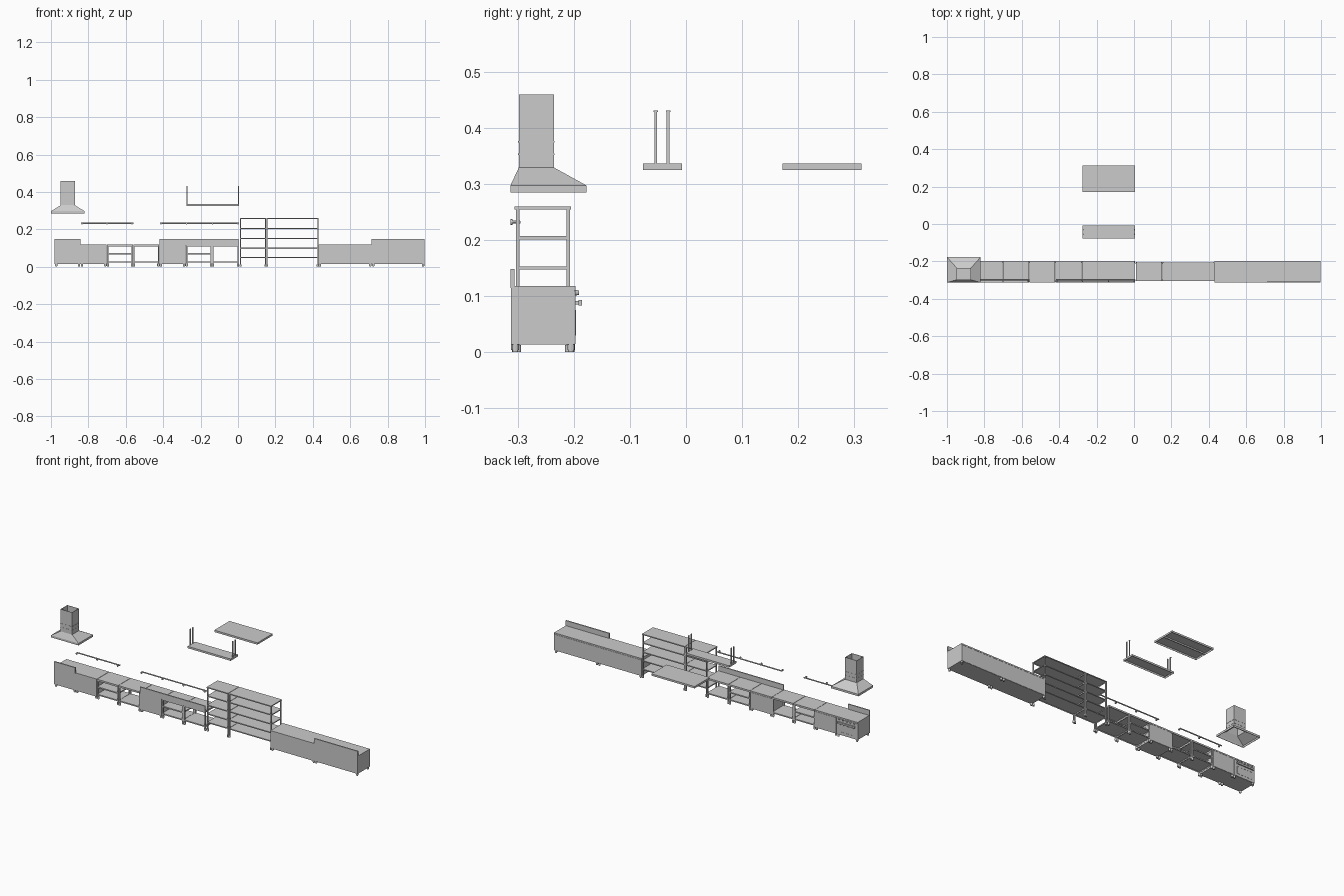
import bpy, bmesh
from mathutils import Vector, Matrix

if "Cube" in bpy.data.objects:
    bpy.data.objects.remove(bpy.data.objects["Cube"])


def finish(name, bm):
    bmesh.ops.recalc_face_normals(bm, faces=bm.faces)
    me = bpy.data.meshes.new(name)
    bm.to_mesh(me)
    bm.free()
    ob = bpy.data.objects.new(name, me)
    bpy.context.collection.objects.link(ob)
    return ob


def add_box(bm, x0, x1, y0, y1, z0, z1):
    m = Matrix.Translation(((x0 + x1) / 2, (y0 + y1) / 2, (z0 + z1) / 2))
    m = m @ Matrix.Diagonal((x1 - x0, y1 - y0, z1 - z0, 1))
    return bmesh.ops.create_cube(bm, size=1, matrix=m)["verts"]


def box(name, *b):
    bm = bmesh.new()
    add_box(bm, *b)
    return finish(name, bm)


def tray(name, *b, t=0.0015):
    """Folded sheet-metal plate: flat top, turned-down edges, open below."""
    bm = bmesh.new()
    add_box(bm, *b)
    low = [f for f in bm.faces if f.calc_center_median().z < b[4] + 1e-5]
    bmesh.ops.recalc_face_normals(bm, faces=bm.faces)
    bmesh.ops.delete(bm, geom=low, context='FACES')
    me = bpy.data.meshes.new(name)
    bm.to_mesh(me)
    bm.free()
    ob = bpy.data.objects.new(name, me)
    bpy.context.collection.objects.link(ob)
    mod = ob.modifiers.new("sheet", 'SOLIDIFY')
    mod.thickness, mod.offset = t, -1
    return ob


def add_rod(bm, a, b, r, r2=None, seg=12):
    a, b = Vector(a), Vector(b)
    d = b - a
    m = Matrix.Translation((a + b) / 2) @ d.to_track_quat('Z', 'Y').to_matrix().to_4x4()
    bmesh.ops.create_cone(bm, cap_ends=True, segments=seg, radius1=r,
                          radius2=r if r2 is None else r2, depth=d.length, matrix=m)


Y0, Y1, TOP = -0.312, -0.197, 0.118


def feet(name, x0, x1, y0=Y0, y1=Y1, z=0.016):
    bm = bmesh.new()
    for x in (x0 + 0.008, x1 - 0.008):
        for y in (y0 + 0.008, y1 - 0.008):
            add_rod(bm, (x, y, 0.004), (x, y, z), 0.0065)
            add_rod(bm, (x, y, 0), (x, y, 0.005), 0.005)
    finish(name, bm)


def cabinet(name, x0, x1, doors=1):
    box(name + "_body", x0, x1, Y0, Y1 - 0.002, 0.014, TOP - 0.008)
    box(name + "_worktop", x0, x1, Y0, Y1, TOP - 0.008, TOP)
    w = (x1 - x0) / doors
    bm = bmesh.new()
    for i in range(doors):
        add_box(bm, x0 + i * w + 0.001, x0 + (i + 1) * w - 0.001,
                Y1 - 0.002, Y1, 0.015, TOP - 0.009)
    finish(name + "_doors", bm)
    feet(name + "_feet", x0, x1)


def table(name, x0, x1, shelves):
    tray(name + "_worktop", x0, x1, Y0, Y1, TOP - 0.01, TOP)
    bm = bmesh.new()
    for x in (x0, x1 - 0.007):
        for y in (Y0 + 0.003, Y1 - 0.01):
            add_box(bm, x, x + 0.007, y, y + 0.007, 0.012, TOP - 0.002)
    finish(name + "_legs", bm)
    feet(name + "_feet", x0 - 0.004, x1 + 0.004, Y0 - 0.001, Y1 + 0.001)
    for z in shelves:
        tray(name + "_shelf", x0, x1, Y0 + 0.003, Y1 - 0.003, z - 0.007, z)


def backsplash(name, x0, x1):
    box(name, x0, x1, -0.313, -0.306, TOP - 0.004, 0.148)


def rack(name, x0, x1):
    bm = bmesh.new()
    for x in (x0, x1 - 0.006):
        for y in (-0.303, -0.213):
            add_box(bm, x, x + 0.006, y, y + 0.006, 0.012, 0.258)
            add_rod(bm, (x + 0.003, y + 0.003, 0), (x + 0.003, y + 0.003, 0.013), 0.006)
    finish(name + "_posts", bm)
    for z in (0.052, 0.102, 0.153, 0.207):
        tray(name + "_shelf", x0, x1, -0.301, -0.209, z - 0.006, z)
    tray(name + "_top", x0, x1, -0.306, -0.205, 0.254, 0.26)


# counter run
cabinet("stove", -0.98, -0.842)
cabinet("side_cabinet", -0.842, -0.702)
table("shelf_table_left", -0.70, -0.562, (0.029, 0.073))
table("open_table_left", -0.56, -0.422, (0.029,))
cabinet("sink_cabinet", -0.42, -0.28)
table("shelf_table_middle", -0.278, -0.14, (0.029, 0.073))
table("open_table_middle", -0.138, 0.004, (0.029,))
rack("narrow_rack", 0.01, 0.15)
rack("wide_rack", 0.152, 0.43)
cabinet("long_cabinet", 0.43, 0.715)
cabinet("end_cabinet", 0.715, 0.998)

backsplash("stove_backsplash", -0.98, -0.842)
backsplash("sink_backsplash", -0.42, 0.004)
backsplash("end_backsplash", 0.715, 0.998)

# stove front: knobs, handle and oven window frame
bm = bmesh.new()
for i in range(5):
    x = -0.96 + i * 0.0245
    add_rod(bm, (x, Y1, 0.106), (x, Y1 + 0.006, 0.106), 0.005, 0.004)
finish("stove_knobs", bm)
bm = bmesh.new()
add_box(bm, -0.968, -0.854, -0.192, -0.185, 0.083, 0.093)
for x in (-0.964, -0.862):
    add_box(bm, x, x + 0.004, Y1, -0.19, 0.085, 0.091)
finish("oven_handle", bm)
bm = bmesh.new()
for b in ((-0.96, -0.862, 0.072, 0.075), (-0.96, -0.862, 0.03, 0.033),
          (-0.96, -0.957, 0.033, 0.072), (-0.865, -0.862, 0.033, 0.072)):
    add_box(bm, b[0], b[1], Y1, Y1 + 0.001, b[2], b[3])
finish("oven_window_frame", bm)

# extractor hood: open stack of rectangular rings
rings = [(-1.0, -0.82, -0.313, -0.177, 0.285), (-1.0, -0.82, -0.313, -0.177, 0.297),
         (-0.948, -0.872, -0.298, -0.235, 0.329), (-0.948, -0.872, -0.298, -0.235, 0.459)]
bm = bmesh.new()
loops = [[bm.verts.new(c) for c in ((a, c, z), (b, c, z), (b, d, z), (a, d, z))]
         for a, b, c, d, z in rings]
for lo, hi in zip(loops, loops[1:]):
    for i in range(4):
        j = (i + 1) % 4
        bm.faces.new((lo[i], lo[j], hi[j], hi[i]))
me = bpy.data.meshes.new("extractor_hood")
bm.to_mesh(me)
bm.free()
hood = bpy.data.objects.new("extractor_hood", me)
bpy.context.collection.objects.link(hood)
mod = hood.modifiers.new("sheet", 'SOLIDIFY')
mod.thickness, mod.offset = 0.003, -1
bm = bmesh.new()
for z in (0.353, 0.375):
    for b in ((-0.949, -0.871, -0.299, -0.297), (-0.949, -0.871, -0.236, -0.234),
              (-0.949, -0.947, -0.297, -0.236), (-0.873, -0.871, -0.297, -0.236)):
        add_box(bm, *b, z - 0.0015, z + 0.0015)
finish("hood_bands", bm)


# wall rails on stand-off brackets
def rail(name, x0, x1, count):
    bm = bmesh.new()
    add_rod(bm, (x0, -0.298, 0.232), (x1, -0.298, 0.232), 0.0035)
    for i in range(count):
        x = x0 + 0.006 + i * (x1 - x0 - 0.012) / (count - 1)
        add_rod(bm, (x, -0.313, 0.232), (x, -0.309, 0.232), 0.0055)
        add_rod(bm, (x, -0.31, 0.232), (x, -0.298, 0.232), 0.003)
    finish(name, bm)
    bpy.context.view_layer.objects.active = bpy.data.objects[name]
    bpy.data.objects[name].select_set(True)
    bpy.ops.object.shade_smooth_by_angle()
    bpy.data.objects[name].select_set(False)


rail("wall_rail_left", -0.84, -0.56, 3)
rail("wall_rail_right", -0.418, 0.006, 4)

# hanging shelf with four hangers, and loose wide shelf with centre rib
tray("hanging_shelf", -0.275, 0.006, -0.077, -0.007, 0.325, 0.336)
bm = bmesh.new()
for x in (-0.275, 0.001):
    for y in (-0.054, -0.032):
        add_box(bm, x, x + 0.005, y - 0.0025, y + 0.0025, 0.33, 0.43)
        add_box(bm, x, x + 0.005, y - 0.004, y + 0.004, 0.428, 0.431)
finish("shelf_hangers", bm)
tray("wide_shelf", -0.275, 0.006, 0.172, 0.313, 0.325, 0.336)
box("wide_shelf_rib", -0.273, 0.004, 0.24, 0.245, 0.327, 0.335)
